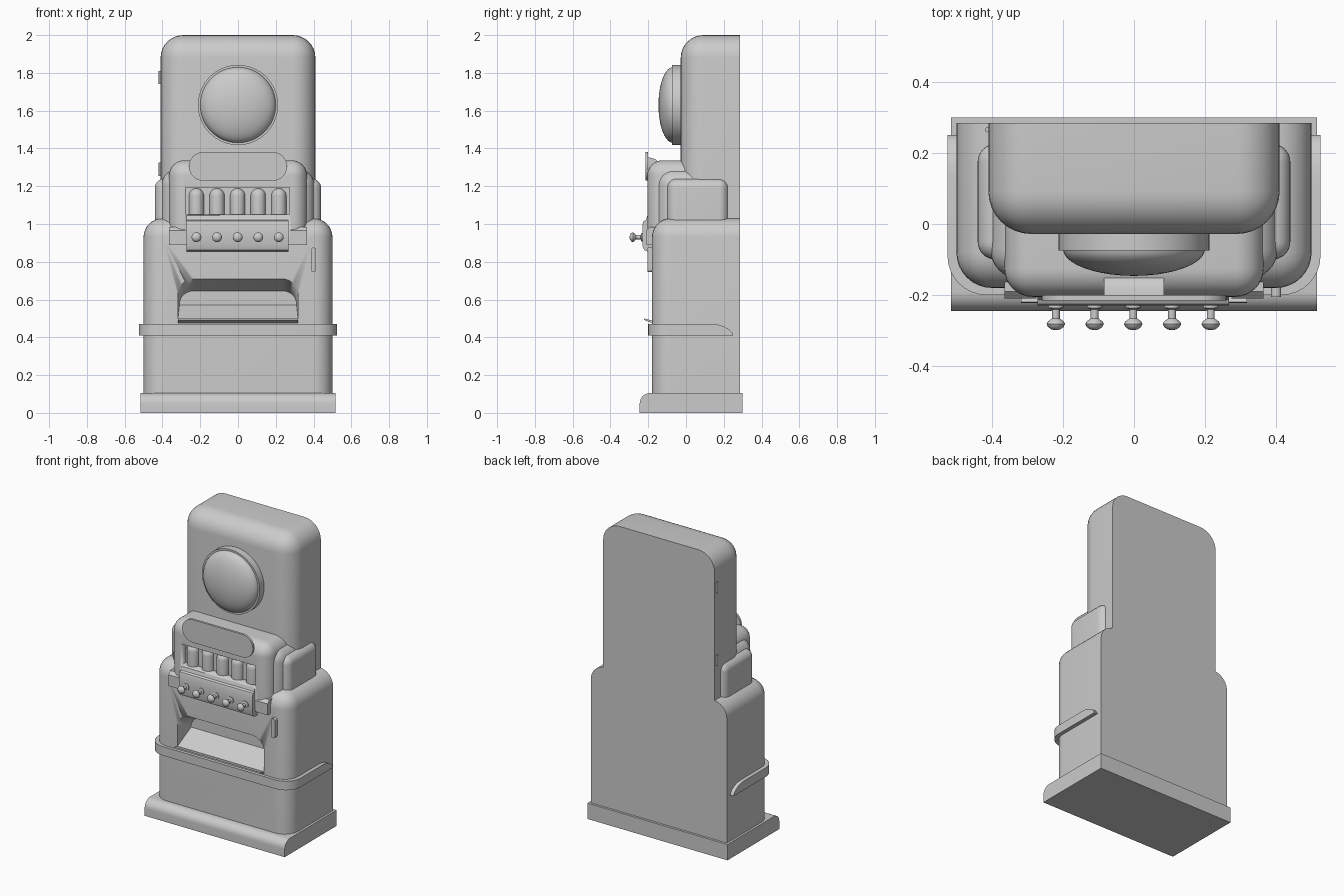
import bpy, bmesh
from math import sin, cos, pi, radians
from mathutils import Vector

if "Cube" in bpy.data.objects:
    bpy.data.objects.remove(bpy.data.objects["Cube"])


def finish(name, bm, smooth=True):
    bmesh.ops.recalc_face_normals(bm, faces=bm.faces[:])
    me = bpy.data.meshes.new(name)
    bm.to_mesh(me)
    bm.free()
    ob = bpy.data.objects.new(name, me)
    bpy.context.collection.objects.link(ob)
    if smooth:
        bpy.ops.object.select_all(action='DESELECT')
        ob.select_set(True)
        bpy.context.view_layer.objects.active = ob
        bpy.ops.object.shade_smooth_by_angle(angle=radians(32))
    return ob


def round_edges(bm, test, r, seg=8):
    """Bevel every edge whose two ends pass the test."""
    edges = [e for e in bm.edges if test(e.verts[0].co, e.verts[1].co)]
    bmesh.ops.bevel(bm, geom=edges, offset=r, segments=seg, profile=0.5,
                    affect='EDGES', clamp_overlap=True)


def block(name, x, y, z, r=0.0, round_back=False):
    """Box with rounded front, side and top edges; back and bottom stay flat."""
    bm = bmesh.new()
    bmesh.ops.create_cube(bm, size=1)
    for v in bm.verts:
        v.co = Vector([lo if c < 0 else hi for c, (lo, hi) in zip(v.co, (x, y, z))])
    if r:
        def test(a, b):
            on_bottom = a.z < z[0] + 1e-5 and b.z < z[0] + 1e-5
            on_back = a.y > y[1] - 1e-5 and b.y > y[1] - 1e-5
            return not on_bottom and (round_back or not on_back)
        round_edges(bm, test, r)
    return finish(name, bm)


def loft(name, a, b, edge_test=None, r=0.0):
    """Solid between two matching outlines."""
    bm = bmesh.new()
    va, vb = [bm.verts.new(p) for p in a], [bm.verts.new(p) for p in b]
    bm.faces.new(va)
    bm.faces.new(vb[::-1])
    n = len(va)
    for i in range(n):
        bm.faces.new((va[i], va[(i + 1) % n], vb[(i + 1) % n], vb[i]))
    if edge_test:
        round_edges(bm, edge_test, r)
    return finish(name, bm)


def side_prism(name, yz, x0, x1, **kw):
    return loft(name, [(x0, y, z) for y, z in yz], [(x1, y, z) for y, z in yz], **kw)


def arc(cx, cz, r, a0, a1, n=8):
    return [(cx + r * cos(radians(a0 + (a1 - a0) * i / n)),
             cz + r * sin(radians(a0 + (a1 - a0) * i / n))) for i in range(n + 1)]


def stadium(name, x, z, w, h, y0, y1):
    """Pill-shaped plate facing the front."""
    r = min(w, h) / 2
    dx, dz = w / 2 - r, h / 2 - r
    pts = (arc(x + dx, z + dz, r, 0, 90) + arc(x - dx, z + dz, r, 90, 180)
           + arc(x - dx, z - dz, r, 180, 270) + arc(x + dx, z - dz, r, 270, 360))
    out = [p for i, p in enumerate(pts)
           if (Vector(p) - Vector(pts[i - 1])).length > 1e-5]
    return loft(name, [(px, y0, pz) for px, pz in out], [(px, y1, pz) for px, pz in out])


def lathe(name, profile, origin, axis='y', n=32):
    """Spin (radius, distance) points; 'y' points to the front, 'z' points up."""
    bm = bmesh.new()
    rings = []
    for r, d in profile:
        ring = []
        for i in range(1 if r == 0 else n):
            u, v = r * cos(2 * pi * i / n), r * sin(2 * pi * i / n)
            p = (u, -d, v) if axis == 'y' else (u, v, d)
            ring.append(bm.verts.new(Vector(p) + Vector(origin)))
        rings.append(ring)
    for a, b in zip(rings, rings[1:]):
        for i in range(n):
            j = (i + 1) % n
            quad = [a[i % len(a)], a[j % len(a)], b[j % len(b)], b[i % len(b)]]
            bm.faces.new(list(dict.fromkeys(quad)))
    return finish(name, bm)


def cut(target, cutter):
    m = target.modifiers.new('cut', 'BOOLEAN')
    m.operation, m.solver, m.object = 'DIFFERENCE', 'EXACT', cutter
    cutter.hide_render = True
    cutter.hide_set(True)


# Plinth with a rounded front top edge
side_prism('plinth', [(0.30, 0), (0.30, 0.105)] + arc(-0.19, 0.05, 0.055, 90, 180)
           + [(-0.245, 0)], -0.515, 0.515)

# Cabinet: wide lower half and narrow tall upper half, flush at the back
lower = block('lower_cabinet', (-0.5, 0.5), (-0.18, 0.285), (0.1, 1.03), 0.1)
block('upper_cabinet', (-0.41, 0.41), (-0.028, 0.285), (0.95, 2.0), 0.12)

# Belt trim wrapping the front, swooping down at its rear ends
side_prism('belt_trim', [(-0.2, 0.41), (0.25, 0.41), (0.245, 0.425), (0.228, 0.442),
                         (0.2, 0.458), (0.17, 0.467), (0.13, 0.47), (-0.2, 0.47)],
           -0.525, 0.525, r=0.11,
           edge_test=lambda a, b: a.y < -0.19 and b.y < -0.19 and abs(a.z - b.z) > 0.01)


# Delivery recess with sloped ceiling and floor
def arch(w, z0, z1, r, y):
    pts = [(-w, z0), (w, z0)] + arc(w - r, z1 - r, r, 0, 90) + arc(-w + r, z1 - r, r, 90, 180)
    return [(x, y, z) for x, z in pts]


tray_cutter = loft('tray_cutter', arch(0.32, 0.478, 0.72, 0.09, -0.2),
                   arch(0.31, 0.57, 0.645, 0.07, -0.05))
cut(lower, tray_cutter)
side_prism('tray_lip', [(-0.17, 0.472), (-0.222, 0.492), (-0.22, 0.5), (-0.165, 0.485)],
           -0.318, 0.318)

# Stepped shoulders and the selection console
block('outer_shoulder', (-0.44, 0.44), (-0.10, 0.225), (0.95, 1.24), 0.05, True)
block('inner_shoulder', (-0.405, 0.405), (-0.155, 0.15), (0.95, 1.29), 0.085)
console = block('console', (-0.365, 0.365), (-0.205, 0.1), (0.89, 1.337), 0.08)
window_cutter = block('window_cutter', (-0.275, 0.272), (-0.3, -0.153), (1.05, 1.192))
cut(console, window_cutter)
for s in (-1, 1):
    side_prism('console_foot', [(-0.1, 0.89), (-0.21, 0.89), (-0.21, 0.965), (-0.19, 0.985),
                                (-0.1, 0.985)], s * 0.275, s * 0.365)

# Selector panel under the window
side_prism('selector_panel', [(-0.15, 1.05), (-0.203, 1.05), (-0.212, 1.022), (-0.225, 1.015),
                              (-0.23, 1.0), (-0.23, 0.885), (-0.222, 0.862), (-0.205, 0.855),
                              (-0.15, 0.855)], -0.272, 0.268)

# Display columns and pull knobs
for i in range(5):
    x = -0.22 + i * 0.109
    lathe('display_column', [(0, 0), (0.04, 0)] + arc(0, 0.098, 0.04, 0, 80, 6) + [(0, 0.138)],
          (x, -0.152, 1.051), 'z', 24)
    lathe('pull_knob', [(0, 0), (0.022, 0), (0.022, 0.012), (0.011, 0.016), (0.011, 0.042),
                        (0.022, 0.05), (0.026, 0.057), (0.022, 0.066), (0.012, 0.073),
                        (0, 0.075)], (x, -0.224, 0.93), 'y', 20)

# Sign plate and its bracket
stadium('sign_plate', 0, 1.305, 0.52, 0.152, -0.215, -0.2)
side_prism('sign_bracket', [(-0.202, 1.26), (-0.202, 1.352), (-0.18, 1.35), (-0.16, 1.342),
                            (-0.145, 1.325), (-0.145, 1.26)], -0.085, 0.085)

# Round window: rim and domed glass
lathe('dome_rim', [(0, 0), (0.212, 0), (0.212, 0.055), (0.2, 0.055), (0.2, 0)],
      (0, 1.63, 0) and (0, -0.02, 1.63), 'y', 64)
lathe('dome', [(0.2 * cos(radians(a)), 0.05 + 0.076 * sin(radians(a))) for a in range(0, 90, 9)]
      + [(0, 0.126)], (0, -0.02, 1.63), 'y', 64)

# Coin slot and the door hinges on the left side
stadium('coin_slot', 0.4, 0.81, 0.028, 0.13, -0.205, -0.15)
for z in (1.74, 1.255):
    lathe('door_hinge', [(0, 0), (0.007, 0), (0.007, 0.07), (0, 0.07)],
          (-0.413, 0.265, z), 'z', 12)
